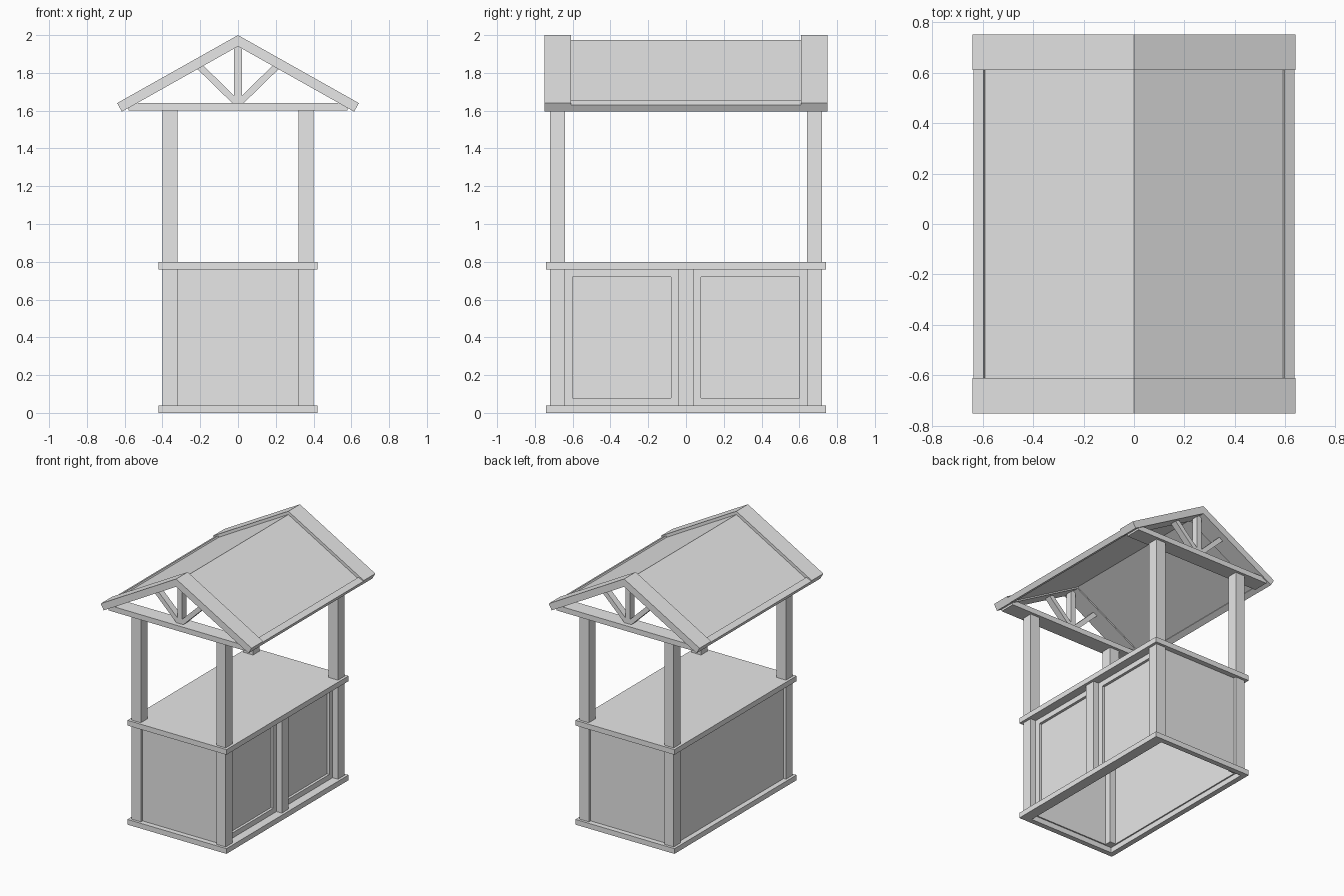
import bpy, bmesh, math
from mathutils import Vector

cube = bpy.data.objects.get("Cube")
if cube:
    bpy.data.objects.remove(cube, do_unlink=True)

GREY = bpy.data.materials.new("plain_grey")
GREY.use_nodes = True
GREY.diffuse_color = (0.8, 0.8, 0.8, 1)
GREY.node_tree.nodes["Principled BSDF"].inputs["Base Color"].default_value = (0.8, 0.8, 0.8, 1)


def prism(name, profile, y0, y1):
    """Extrude an xz outline from y0 to y1."""
    bm = bmesh.new()
    face = bm.faces.new([bm.verts.new((x, y0, z)) for x, z in profile])
    moved = bmesh.ops.extrude_face_region(bm, geom=[face])["geom"]
    bmesh.ops.translate(bm, vec=(0, y1 - y0, 0),
                        verts=[g for g in moved if isinstance(g, bmesh.types.BMVert)])
    bmesh.ops.recalc_face_normals(bm, faces=bm.faces)
    mesh = bpy.data.meshes.new(name)
    bm.to_mesh(mesh)
    bm.free()
    mesh.materials.append(GREY)
    obj = bpy.data.objects.new(name, mesh)
    bpy.context.collection.objects.link(obj)
    return obj


def box(name, x0, x1, y0, y1, z0, z1):
    return prism(name, [(x0, z0), (x1, z0), (x1, z1), (x0, z1)], min(y0, y1), max(y0, y1))


def bar(name, a, b, width, y0, y1):
    """Straight timber between two xz points."""
    a, b = Vector(a), Vector(b)
    d = (b - a).normalized() * width / 2
    n = Vector((-d.y, d.x))
    return prism(name, [a + n, b + n, b - n, a - n], y0, y1)


# Roof slope: s runs down from the ridge, d goes in from the rafter's top
RIDGE = 2.0
PITCH = math.atan2(0.36, 0.64)
EAVE = 0.64 / math.cos(PITCH)


def slope(s, d):
    return (s * math.cos(PITCH) - d * math.sin(PITCH),
            RIDGE - s * math.sin(PITCH) - d * math.cos(PITCH))


def chevron(name, d0, d1, end, y0, y1):
    top, low = slope(end, d0), slope(end, d1)
    c = math.cos(PITCH)
    return prism(name, [(0, RIDGE - d0 / c), top, low, (0, RIDGE - d1 / c),
                        (-low[0], low[1]), (-top[0], top[1])], y0, y1)


SIDES = ((-1, "right"), (1, "left"))
ENDS = ((-1, "front"), (1, "back"))

# Counter top and the open base frame
box("counter_top", -0.42, 0.42, -0.74, 0.74, 0.76, 0.80)
box("base_rail_right", -0.42, -0.38, -0.74, 0.74, 0, 0.04)
box("base_rail_left", 0.34, 0.42, -0.74, 0.74, 0, 0.04)
for sy, end in ENDS:
    box("base_rail_" + end, -0.38, 0.34, sy * 0.70, sy * 0.74, 0, 0.04)

# Posts
for sy, end in ENDS:
    for sx, side in SIDES:
        x0, x1 = sorted((sx * 0.32, sx * 0.40))
        box(f"{end}_{side}_post", x0, x1, sy * 0.64, sy * 0.72, 0.04, 1.61)
box("middle_post", 0.32, 0.40, -0.04, 0.04, 0.04, 0.76)

# Plain wall panels
for sy, end in ENDS:
    box(end + "_wall", -0.34, 0.34, sy * 0.69, sy * 0.70, 0.04, 0.76)
box("right_wall", -0.38, -0.37, -0.66, 0.66, 0.04, 0.76)

# Framed, recessed panels on the left side
for sy, end in ENDS:
    box(end + "_door_panel", 0.325, 0.335, sy * 0.04, sy * 0.64, 0.04, 0.76)
    for part, ya, yb, z0, z1 in (("inner_stile", 0.04, 0.08, 0.04, 0.76),
                                 ("outer_stile", 0.60, 0.64, 0.04, 0.76),
                                 ("bottom_rail", 0.08, 0.60, 0.04, 0.08),
                                 ("top_rail", 0.08, 0.60, 0.72, 0.76)):
        box(f"{end}_door_{part}", 0.335, 0.355, sy * ya, sy * yb, z0, z1)

# Gable trusses
for sy, end in ENDS:
    y0, y1 = sorted((sy * 0.61, sy * 0.75))
    chevron(end + "_rafters", 0, 0.052, EAVE, y0, y1)
    box(end + "_tie_beam", -0.58, 0.58, sy * 0.62, sy * 0.74, 1.60, 1.64)
    w0, w1 = sorted((sy * 0.655, sy * 0.705))
    box(end + "_king_post", -0.02, 0.02, w0, w1, 1.63, 1.96)
    for sx, side in SIDES:
        bar(f"{end}_{side}_strut", (0, 1.635), (sx * 0.21, 1.84), 0.035, w0, w1)

# Roof panels and the raised eave boards
chevron("roof_panel", 0.022, 0.042, EAVE - 0.03, -0.62, 0.62)
for sx, side in SIDES:
    outline = [slope(s, d) for s, d in ((EAVE - 0.045, 0.01), (EAVE, 0.01),
                                        (EAVE, 0.05), (EAVE - 0.045, 0.05))]
    prism(side + "_eave_board", [(sx * x, z) for x, z in outline], -0.615, 0.615)
